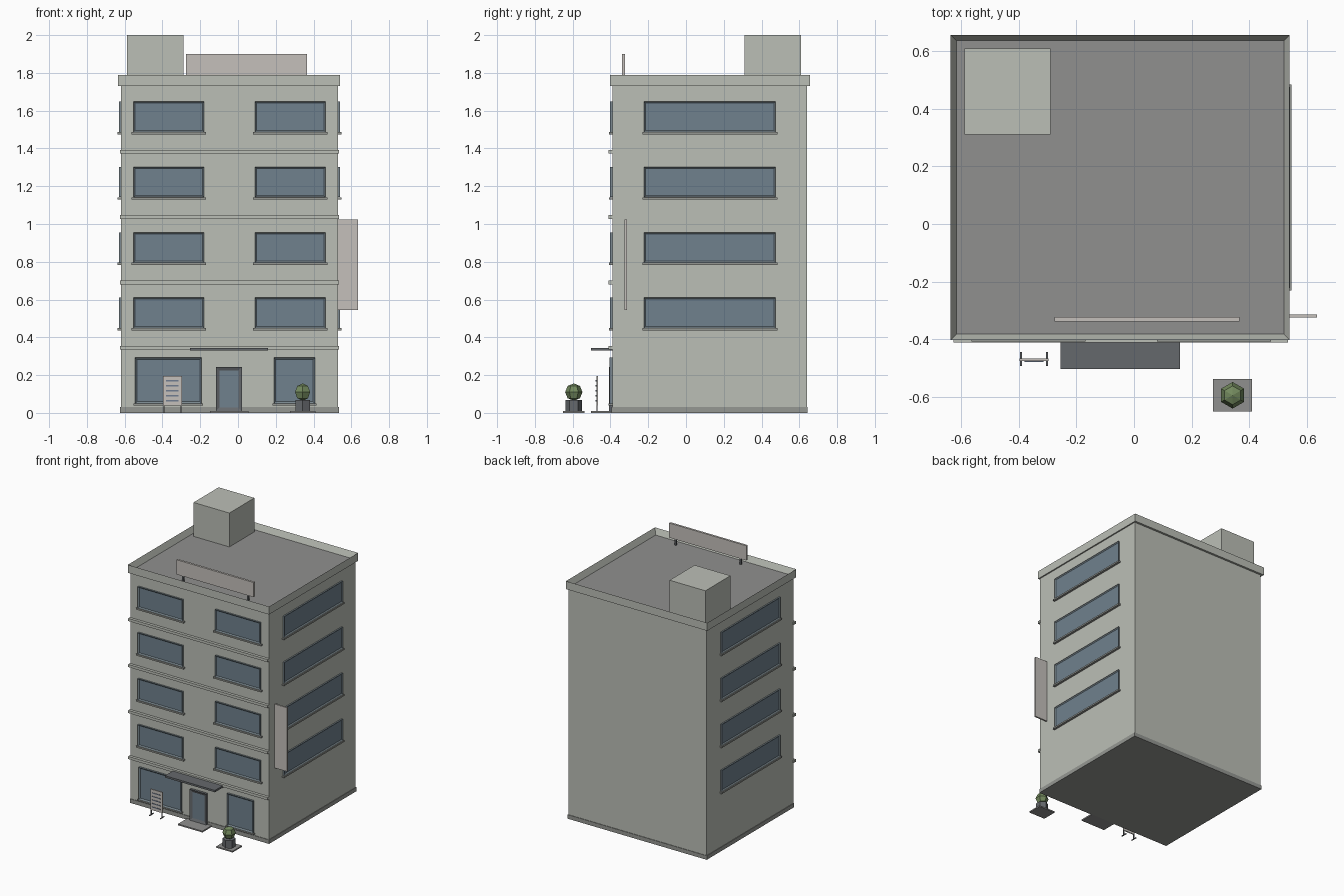
import bpy, bmesh
from mathutils import Vector, Matrix

if "Cube" in bpy.data.objects:
    bpy.data.objects.remove(bpy.data.objects["Cube"])


def material(name, r, g, b):
    m = bpy.data.materials.new(name)
    m.diffuse_color = (r, g, b, 1)
    m.use_nodes = True
    m.node_tree.nodes["Principled BSDF"].inputs["Base Color"].default_value = m.diffuse_color
    return m


WALL = material("wall", 0.50, 0.52, 0.47)
ROOF = material("roof_grey", 0.28, 0.28, 0.275)
TRIM = material("trim", 0.30, 0.31, 0.29)
DARK = material("dark_metal", 0.13, 0.14, 0.15)
FRAME = material("frame", 0.20, 0.25, 0.28)
GLASS = material("glass", 0.16, 0.22, 0.27)
BOARD = material("board", 0.56, 0.53, 0.50)
INK = material("stripe", 0.16, 0.20, 0.28)
LEAF = material("leaf", 0.17, 0.25, 0.11)


def finish(name, bm, *mats):
    me = bpy.data.meshes.new(name)
    bm.to_mesh(me)
    bm.free()
    for m in mats:
        me.materials.append(m)
    ob = bpy.data.objects.new(name, me)
    bpy.context.collection.objects.link(ob)
    return ob


def cube_bm(x, y, z):
    """Box from (low, high) pairs."""
    bm = bmesh.new()
    size = [abs(p[1] - p[0]) for p in (x, y, z)]
    mid = [(p[0] + p[1]) / 2 for p in (x, y, z)]
    bmesh.ops.create_cube(bm, size=1, matrix=Matrix.Translation(mid) @ Matrix.Diagonal((*size, 1)))
    return bm


def box(name, x, y, z, mat):
    return finish(name, cube_bm(x, y, z), mat)


def tray(name, x, y, z, normal, rim, depth, mat, inner):
    """Box whose face along normal is inset and sunk, with its own material."""
    bm = cube_bm(x, y, z)
    n = Vector(normal)
    bm.normal_update()
    face = max(bm.faces, key=lambda f: f.normal.dot(n))
    bmesh.ops.inset_region(bm, faces=[face], thickness=rim, use_even_offset=True)
    bmesh.ops.translate(bm, verts=face.verts, vec=-n * depth)
    face.material_index = 1
    return finish(name, bm, mat, inner)


# Main block
X0, X1, Y0, Y1 = -0.62, 0.53, -0.39, 0.64
box("plinth", (X0 - 0.004, X1 + 0.004), (Y0 - 0.004, Y1 + 0.004), (0, 0.03), TRIM)
box("main_block", (X0, X1), (Y0, Y1), (0.03, 1.73), WALL)
tray("parapet_roof", (-0.636, 0.54), (-0.402, 0.656), (1.73, 1.79), (0, 0, 1), 0.02, 0.045, WALL, ROOF)
box("stair_house", (-0.587, -0.289), (0.31, 0.608), (1.745, 2.0), WALL)

# Upper floors: bands, front windows and side windows with sills
for i in range(4):
    floor = i + 2
    z0 = 0.45 + i * 0.346
    zw, zs = (z0, z0 + 0.16), (z0 - 0.013, z0 - 0.001)
    zb = 0.345 + i * 0.346
    box(f"floor_band_{floor}", (X0 - 0.006, X1 + 0.004), (-0.411, Y0 + 0.002), (zb - 0.01, zb + 0.01), WALL)
    for side, a, b in (("left", -0.553, -0.18), ("right", 0.09, 0.464)):
        tray(f"front_window_{side}_{floor}", (a, b), (-0.402, Y0), zw, (0, -1, 0), 0.008, 0.007, FRAME, GLASS)
        box(f"front_sill_{side}_{floor}", (a - 0.011, b + 0.011), (-0.407, Y0), zs, TRIM)
    for side, wall, s in (("left", X0, -1), ("right", X1, 1)):
        tray(f"side_window_{side}_{floor}", sorted((wall, wall + s * 0.011)), (-0.222, 0.475), zw,
             (s, 0, 0), 0.008, 0.007, FRAME, GLASS)
        box(f"side_sill_{side}_{floor}", (wall, wall + s * 0.017), (-0.231, 0.484), zs, TRIM)

# Ground floor: shop windows, door, step, canopy
for side, a, b in (("left", -0.545, -0.192), ("right", 0.19, 0.407)):
    tray(f"shop_window_{side}", (a, b), (-0.404, Y0), (0.05, 0.292), (0, -1, 0), 0.009, 0.008, FRAME, GLASS)
    box(f"shop_sill_{side}", (a - 0.008, b + 0.008), (-0.409, Y0), (0.04, 0.05), TRIM)
tray("door", (-0.117, 0.021), (-0.408, Y0), (0.01, 0.243), (0, -1, 0), 0.019, 0.008, DARK, GLASS)
box("door_step", (-0.148, 0.056), (-0.503, Y0), (0, 0.01), ROOF)
box("canopy", (-0.255, 0.16), (-0.503, Y0), (0.33, 0.344), DARK)

# Blank rooftop sign on posts, blank hanging sign on the right wall
box("roof_sign", (-0.276, 0.366), (-0.338, -0.322), (1.79, 1.9), BOARD)
for side, x in (("left", -0.225), ("right", 0.315)):
    box(f"roof_sign_post_{side}", (x - 0.006, x + 0.006), (-0.336, -0.324), (1.745, 1.79), DARK)
box("hanging_sign", (X1, 0.635), (-0.325, -0.313), (0.545, 1.025), BOARD)

# Pavement board with stripes and two feet
box("pavement_board", (-0.397, -0.297), (-0.475, -0.467), (0.04, 0.196), BOARD)
for i in range(5):
    z = 0.064 + i * 0.0265
    box(f"board_stripe_{i + 1}", (-0.38, -0.314), (-0.478, -0.474), (z - 0.003, z + 0.003), INK)
for side, x in (("left", -0.392), ("right", -0.302)):
    box(f"board_leg_{side}", (x - 0.003, x + 0.003), (-0.474, -0.468), (0.005, 0.042), DARK)
    box(f"board_foot_{side}", (x - 0.003, x + 0.003), (-0.493, -0.444), (0, 0.006), DARK)

# Planter: slab, hexagonal pot, low-poly shrub
PX, PY = 0.342, -0.594
box("planter_slab", (PX - 0.068, PX + 0.068), (PY - 0.056, PY + 0.056), (0, 0.01), ROOF)
bm = bmesh.new()
bmesh.ops.create_cone(bm, cap_ends=True, segments=6, radius1=0.044, radius2=0.044, depth=0.058,
                      matrix=Matrix.Translation((PX, PY, 0.039)))
finish("planter_pot", bm, DARK)
bm = bmesh.new()
bmesh.ops.create_uvsphere(bm, u_segments=6, v_segments=4, radius=0.046,
                          matrix=Matrix.Translation((PX, PY, 0.11)))
finish("shrub", bm, LEAF)
